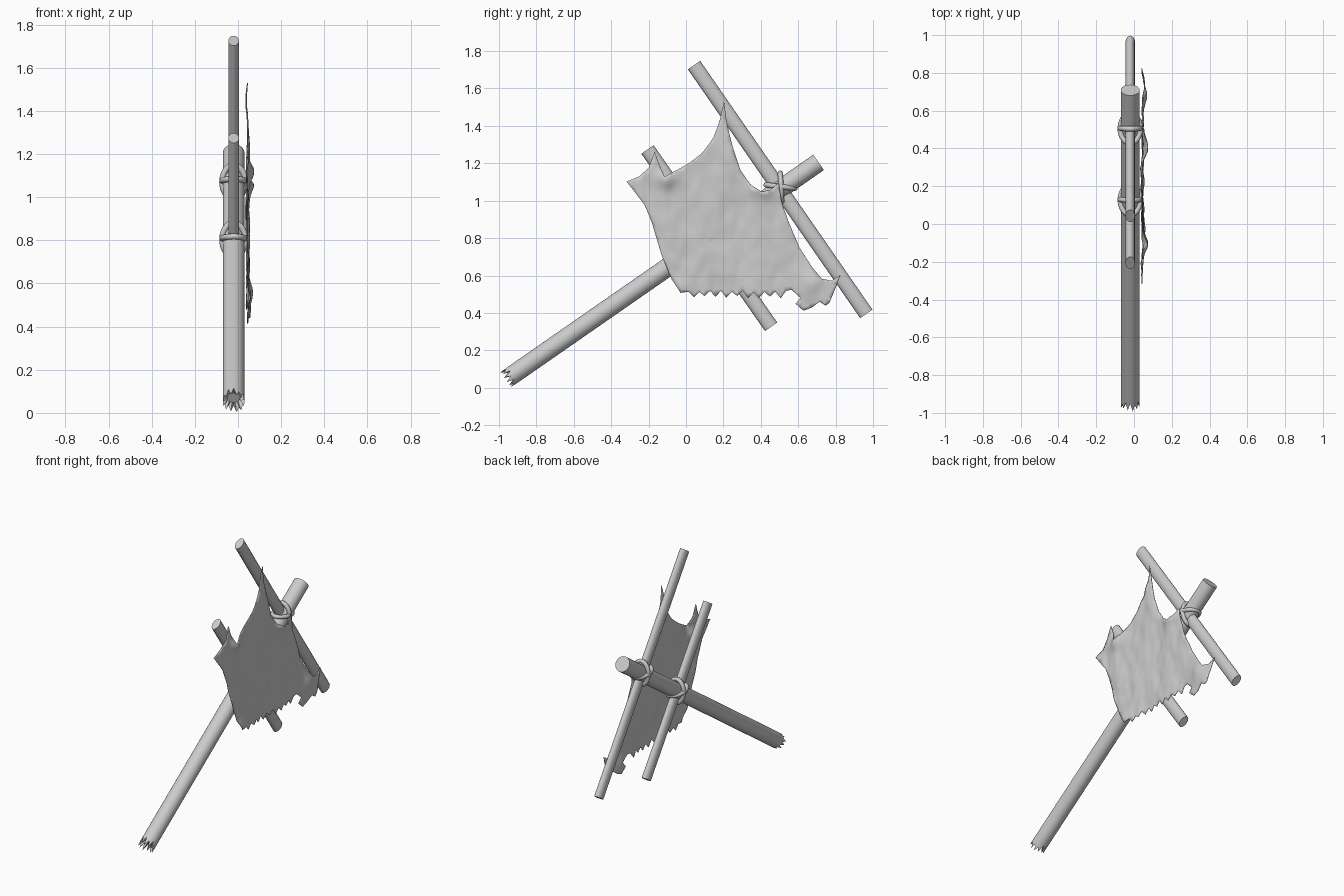
import bpy, bmesh, math, random
from mathutils import Vector, noise, geometry

if "Cube" in bpy.data.objects:
    bpy.data.objects.remove(bpy.data.objects["Cube"])

random.seed(4)
CX = -0.02                                   # all poles share this x

grey = bpy.data.materials.new("plain_grey")
grey.diffuse_color = (0.6, 0.6, 0.6, 1)
grey.use_nodes = True
grey.node_tree.nodes["Principled BSDF"].inputs["Base Color"].default_value = grey.diffuse_color


def finish(name, bm, angle=40):
    bmesh.ops.recalc_face_normals(bm, faces=bm.faces)
    me = bpy.data.meshes.new(name)
    bm.to_mesh(me)
    bm.free()
    ob = bpy.data.objects.new(name, me)
    bpy.context.collection.objects.link(ob)
    me.materials.append(grey)
    bpy.ops.object.select_all(action='DESELECT')
    ob.select_set(True)
    bpy.context.view_layer.objects.active = ob
    bpy.ops.object.shade_smooth_by_angle(angle=math.radians(angle))
    return ob


def pole(name, start, end, rx, rn, sides, broken=False):
    """Pole in the x = CX plane; a broken pole has a splintered, hollowed start."""
    a, b = Vector((CX, *start)), Vector((CX, *end))
    d = (b - a).normalized()
    n = d.cross(Vector((1, 0, 0)))
    bm = bmesh.new()

    def ring(origin, scale, offsets):
        out = []
        for i in range(sides):
            t = 2 * math.pi * i / sides
            out.append(bm.verts.new(origin + d * offsets[i] + n * rn * scale * math.sin(t)
                                    + Vector((rx * scale * math.cos(t), 0, 0))))
        return out

    flat = [0] * sides
    if broken:
        jag = [random.uniform(0, 0.012) if i % 2 else random.uniform(0.03, 0.06)
               for i in range(sides)]
        rings = [ring(a, 0.6, [0.055] * sides), ring(a, 0.85, [j + 0.012 for j in jag]),
                 ring(a, 1, jag), ring(a, 1, [0.08] * sides), ring(b, 1, flat)]
    else:
        rings = [ring(a, 1, flat), ring(b, 1, flat)]
    for r, s in zip(rings, rings[1:]):
        for i in range(sides):
            j = (i + 1) % sides
            bm.faces.new((r[i], r[j], s[j], s[i]))
    bm.faces.new(rings[0])
    bm.faces.new(rings[-1])
    return finish(name, bm)


def rope_ring(name, y, z, axis, tilt, rx=0.053, rl=0.078, tube=0.014, seg=32, sides=8):
    """Oval rope loop around a crossing; its long direction is axis in the y-z plane."""
    c = Vector((CX, y, z))
    u = Vector((1, 0, 0))
    t0 = math.radians(axis + tilt)
    v = Vector((0, math.cos(t0), math.sin(t0)))
    w = u.cross(v)
    bm = bmesh.new()
    rows = []
    for i in range(seg):
        t = 2 * math.pi * i / seg
        p = c + u * rx * math.cos(t) + v * rl * math.sin(t)
        out = (u * rl * math.cos(t) + v * rx * math.sin(t)).normalized()
        rows.append([bm.verts.new(p + tube * (out * math.cos(s) + w * math.sin(s)))
                     for s in (2 * math.pi * k / sides for k in range(sides))])
    for i in range(seg):
        r, s = rows[i], rows[(i + 1) % seg]
        for k in range(sides):
            m = (k + 1) % sides
            bm.faces.new((r[k], r[m], s[m], s[k]))
    return finish(name, bm, 80)


# Mast and the two cross yards
pole("mast", (-0.967, 0.041), (0.709, 1.205), 0.05, 0.05, 24, broken=True)
pole("upper_yard", (0.043, 1.725), (0.964, 0.395), 0.025, 0.04, 16)
pole("lower_yard", (-0.206, 1.274), (0.455, 0.326), 0.025, 0.04, 16)

# Rope lashings where the yards cross the mast
for label, y, z in (("upper", 0.505, 1.07), ("lower", 0.127, 0.803)):
    rope_ring(label + "_lashing_flat", y, z + 0.005, 0, -7)
    rope_ring(label + "_lashing_upright", y + 0.003, z, 90, 3)

# Torn sail outline (y, z): top edge, right edge, hanging rag
outline = [(-.318, 1.102), (-.25, 1.13), (-.2, 1.176), (-.168, 1.262), (-.142, 1.193),
           (-.115, 1.128), (-.045, 1.166), (.02, 1.203), (.088, 1.257), (.147, 1.337),
           (.18, 1.428), (.203, 1.53), (.217, 1.422), (.249, 1.289), (.29, 1.166),
           (.345, 1.086), (.404, 1.048), (.452, 1.059), (.495, 1.096), (.511, .995),
           (.548, .888), (.607, .749), (.676, .642), (.725, .583), (.778, .572),
           (.826, .604), (.8, .535), (.767, .455), (.746, .439), (.714, .46),
           (.671, .428), (.628, .412), (.586, .449), (.612, .481), (.564, .524)]
# Ragged bottom edge
for k in range(19):
    outline.append((0.535 - k * 0.029,
                    (0.485 if k % 2 else 0.512) + random.uniform(-0.008, 0.008)))
# Left edge
outline += [(-.029, .508), (-.078, .583), (-.131, .711), (-.184, .888),
            (-.222, .979), (-.275, 1.048)]

# Bulges of the cloth: y, z, height, radius
bulges = [(.41, 1.07, .03, .06), (-.1, 1.12, .028, .05), (.68, .56, .015, .06),
          (-.03, .53, .012, .05), (.25, .85, -.006, .15)]


def cloth_x(y, z):
    x = 0.046 + 0.012 * noise.noise(Vector((y * 9 + z * 2, z * 4, 0.3)))
    x += 0.005 * noise.noise(Vector((y * 22, z * 12, 2.0)))
    for by, bz, h, r in bulges:
        x += h * math.exp(-((y - by) ** 2 + (z - bz) ** 2) / (r * r))
    return x


# Sail: fill the outline with a fine triangle net, then push it into folds
border = []
for p, q in zip(outline, outline[1:] + outline[:1]):
    p, q = Vector(p), Vector(q)
    steps = max(1, round((q - p).length / 0.025))
    border += [p.lerp(q, i / steps) for i in range(steps)]
count = len(border)
edges = [(i, (i + 1) % count) for i in range(count)]
inner = [Vector((-0.33 + 0.02 * i + 0.01 * (j % 2), 0.4 + 0.018 * j))
         for i in range(59) for j in range(64)]
inner = [p for p in inner if min((p - q).length for q in border) > 0.01]
verts, _, tris, *_ = geometry.delaunay_2d_cdt(border + inner, edges, [], 1, 1e-5)

bm = bmesh.new()
net = [bm.verts.new((cloth_x(v.x, v.y), v.x, v.y)) for v in verts]
for t in tris:
    bm.faces.new([net[i] for i in t])
bmesh.ops.delete(bm, geom=[v for v in bm.verts if not v.link_faces], context='VERTS')
sail = finish("torn_sail", bm, 60)
thick = sail.modifiers.new("thickness", 'SOLIDIFY')
thick.thickness = 0.004
thick.offset = 0
